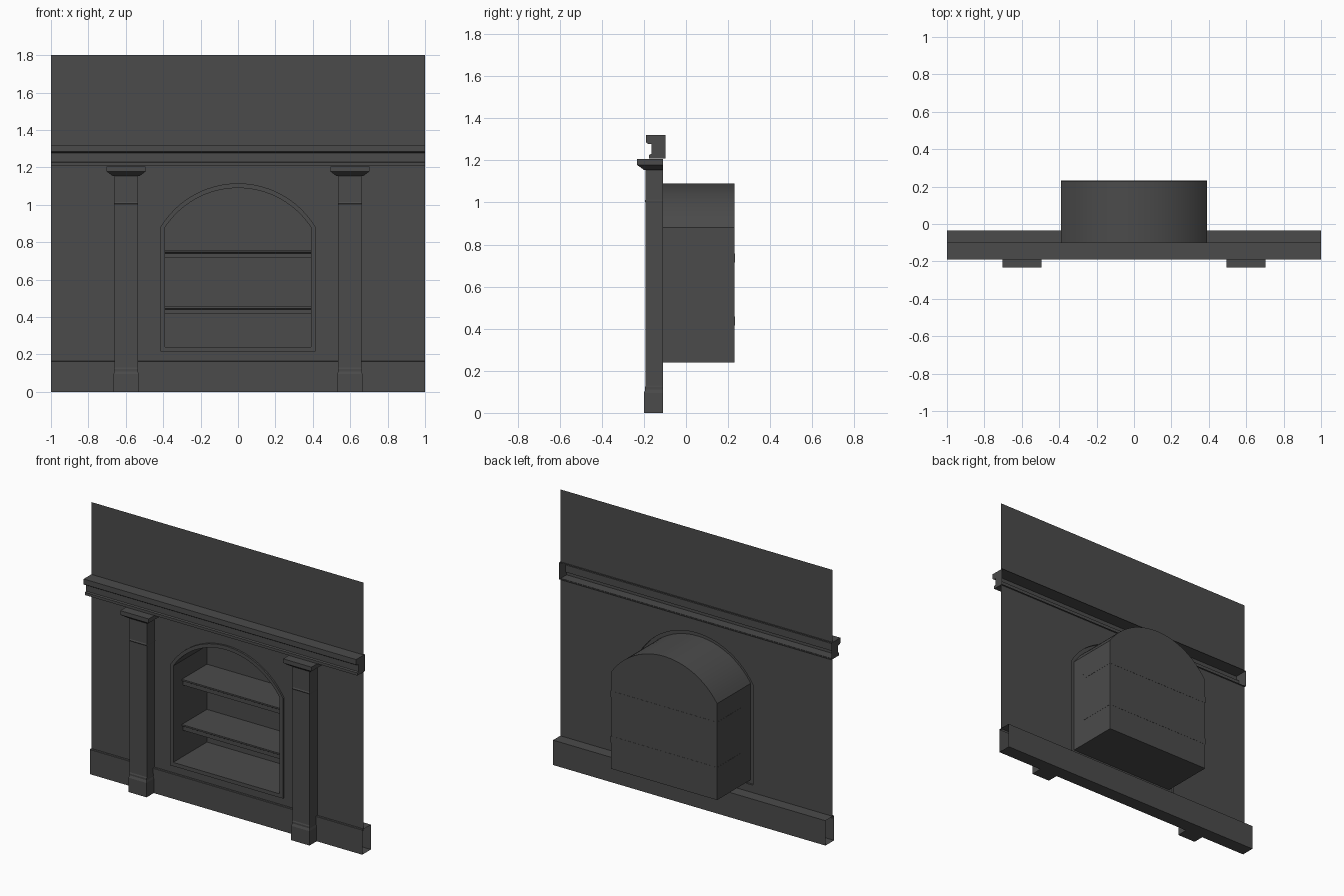
import bpy, bmesh, math

if "Cube" in bpy.data.objects:
    bpy.data.objects.remove(bpy.data.objects["Cube"])

WALL, FACE, BACK = -0.11, -0.122, 0.231   # wall plane, trim face, alcove back

paint = bpy.data.materials.new("dark_grey")
paint.diffuse_color = (0.07, 0.07, 0.07, 1)
paint.use_nodes = True
paint.node_tree.nodes["Principled BSDF"].inputs["Base Color"].default_value = paint.diffuse_color


def finish(name, bm, smooth=False):
    bmesh.ops.remove_doubles(bm, verts=bm.verts, dist=1e-5)
    bmesh.ops.recalc_face_normals(bm, faces=bm.faces)
    me = bpy.data.meshes.new(name)
    bm.to_mesh(me)
    bm.free()
    me.materials.append(paint)
    ob = bpy.data.objects.new(name, me)
    bpy.context.collection.objects.link(ob)
    if smooth:
        bpy.ops.object.select_all(action='DESELECT')
        ob.select_set(True)
        bpy.context.view_layer.objects.active = ob
        bpy.ops.object.shade_smooth_by_angle(angle=math.radians(25))
    return ob


def loft(name, rings, start=False, end=False, closed=True, smooth=False):
    """Join successive rings of points with quads, with optional end caps."""
    bm = bmesh.new()
    vs = [[bm.verts.new(p) for p in r] for r in rings]
    n = len(rings[0])
    for a, b in zip(vs, vs[1:]):
        for i in range(n if closed else n - 1):
            j = (i + 1) % n
            bm.faces.new((a[i], a[j], b[j], b[i]))
    if start:
        bm.faces.new(vs[0])
    if end:
        bm.faces.new(vs[-1])
    return finish(name, bm, smooth)


def extrude_x(name, profile, half, caps, closed=True):
    rings = [[(x, y, z) for y, z in profile] for x in (-half, half)]
    return loft(name, rings, caps, caps, closed)


def arch(half, bottom, spring, apex, n=24):
    """Segmental arch outline in x,z, from lower right over the top to lower left."""
    rise = apex - spring
    r = (half ** 2 + rise ** 2) / (2 * rise)
    a = math.asin(half / r)
    arc = [(r * math.sin(a - 2 * a * i / n), apex - r + r * math.cos(a - 2 * a * i / n))
           for i in range(n + 1)]
    return [(half, bottom)] + arc + [(-half, bottom)]


inner = arch(0.39, 0.24, 0.88, 1.09)
outer = arch(0.415, 0.215, 0.88, 1.115)


def at(outline, y):
    return [(x, y, z) for x, z in outline]


# lower wall: horizontal strips from the arched opening out to each side
edge = [(0, 0.15), (0, 0.215)] + outer[:len(outer) // 2 + 1] + [(0, 1.21)]
bm = bmesh.new()
for s in (1, -1):
    for (x0, z0), (x1, z1) in zip(edge, edge[1:]):
        if z1 - z0 > 1e-6:
            quad = [(x0, z0), (1, z0), (1, z1), (x1, z1)]
            bm.faces.new([bm.verts.new((s * x, WALL, z)) for x, z in quad])
finish("lower_wall", bm)

# upper wall
loft("upper_wall", [[(-1, WALL, z), (1, WALL, z)] for z in (1.32, 1.8)], closed=False)

# arched trim and alcove
loft("arch_trim", [at(outer, WALL), at(outer, FACE), at(inner, FACE)], smooth=True)
loft("alcove", [at(inner, FACE), at(inner, BACK)], end=True, smooth=True)

# shelves with a grooved front edge
for name, z in (("lower_shelf", 0.415), ("upper_shelf", 0.715)):
    extrude_x(name, [(BACK + 0.001, z), (-0.022, z), (-0.022, z + 0.026), (-0.032, z + 0.032),
                     (-0.032, z + 0.042), (BACK + 0.001, z + 0.042)], 0.391, True)

# baseboard, open at both ends
extrude_x("baseboard", [(-0.034, 0), (-0.125, 0), (-0.125, 0.163),
                        (-0.123, 0.165), (-0.034, 0.165)], 1, False)

# cornice, hollow at the back with capped ends
cornice = [(-0.098, 1.32), (-0.19, 1.32), (-0.19, 1.285), (-0.18, 1.278), (-0.165, 1.278),
           (-0.165, 1.23), (-0.176, 1.226), (-0.176, 1.208), (-0.098, 1.208)]
extrude_x("cornice", cornice, 1, True, closed=False)

# pilasters: half width, front y, height at each level
levels = [(0.067, -0.2, 0), (0.067, -0.2, 0.095), (0.063, -0.194, 0.11), (0.064, -0.195, 0.122),
          (0.063, -0.192, 0.13), (0.063, -0.192, 0.998), (0.064, -0.196, 1.006),
          (0.063, -0.192, 1.014), (0.063, -0.192, 1.155),
          (0.073, -0.201, 1.155), (0.104, -0.232, 1.178), (0.104, -0.232, 1.206)]
for name, cx in (("left_pilaster", -0.598), ("right_pilaster", 0.598)):
    loft(name, [[(cx - h, WALL, z), (cx - h, y, z), (cx + h, y, z), (cx + h, WALL, z)]
                for h, y, z in levels], True, True)
